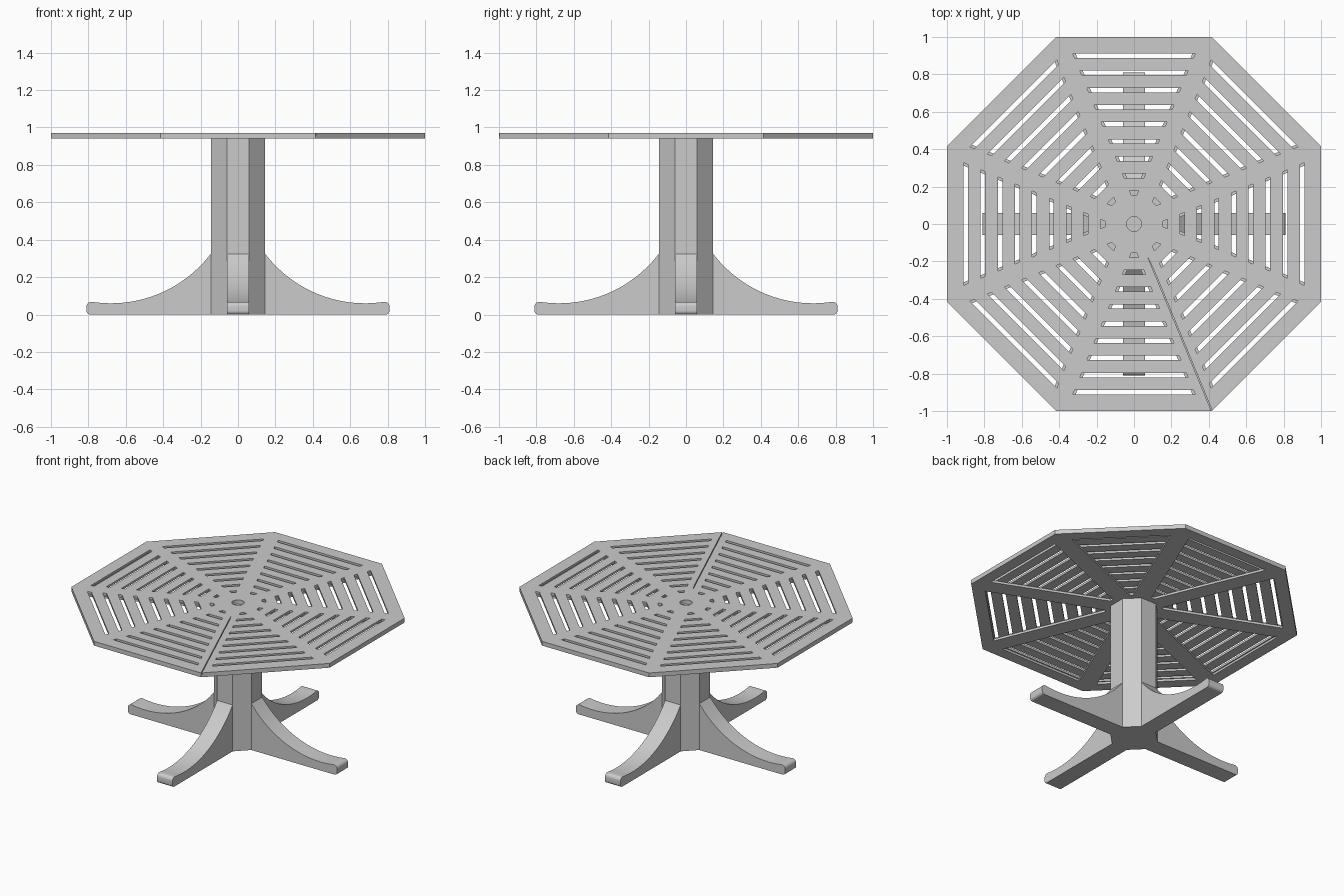
import bpy, bmesh
from math import tan, cos, sin, pi, sqrt, radians
from mathutils import Matrix, Vector

if "Cube" in bpy.data.objects:
    bpy.data.objects.remove(bpy.data.objects["Cube"], do_unlink=True)

grey = bpy.data.materials.new("grey")
grey.use_nodes = True
grey.diffuse_color = (0.6, 0.6, 0.6, 1)
grey.node_tree.nodes["Principled BSDF"].inputs["Base Color"].default_value = (0.6, 0.6, 0.6, 1)

SLOPE = tan(pi / 8)      # half width of an octagon sector per unit of radius
HOLE = 0.04


def finish(name, bm):
    bmesh.ops.recalc_face_normals(bm, faces=bm.faces)
    mesh = bpy.data.meshes.new(name)
    bm.to_mesh(mesh)
    bm.free()
    mesh.materials.append(grey)
    obj = bpy.data.objects.new(name, mesh)
    bpy.context.collection.objects.link(obj)
    return obj


def thicken(bm, offset):
    new = bmesh.ops.extrude_face_region(bm, geom=bm.faces[:])["geom"]
    verts = [v for v in new if isinstance(v, bmesh.types.BMVert)]
    bmesh.ops.translate(bm, verts=verts, vec=offset)


def slotted_octagon(name, slots, margin, z, thickness, seam=0.0):
    """Octagonal slab with a round centre hole and openings in each sector."""
    bm = bmesh.new()
    levels = [r for slot in slots for r in slot] + [1.0]
    for sector in range(8):
        turn = Matrix.Rotation(sector * pi / 4, 4, 'Z')
        # inner row follows the round hole
        rows = [[Vector((HOLE * cos(a), HOLE * sin(a), z))
                 for a in (k * pi / 24 for k in (-3, -1, 1, 3))]]
        for r in levels:
            side = r * SLOPE
            split = seam if sector == 7 and r > 0.2 else 0
            rows.append([Vector((r, t, z)) for t in
                         (split - side, margin - side, side - margin, side)])
        grid = [[bm.verts.new(turn @ p) for p in row] for row in rows]
        for i in range(len(grid) - 1):
            for j in range(3):
                if i % 2 == 1 and j == 1:
                    continue          # opening
                bm.faces.new((grid[i][j], grid[i + 1][j],
                              grid[i + 1][j + 1], grid[i][j + 1]))
    bmesh.ops.remove_doubles(bm, verts=bm.verts, dist=0.0005)
    thicken(bm, (0, 0, -thickness))
    return finish(name, bm)


# Slatted top, and the thicker spokes and rim under it
slats = [(0.166 + k * 0.0917 - 0.012, 0.166 + k * 0.0917 + 0.012) for k in range(9)]
slotted_octagon("slatted_top", slats, 0.05, 0.97, 0.015, seam=0.005)
slotted_octagon("top_frame", [(0.185, 0.92)], 0.065, 0.955, 0.015)

# Octagonal column
bm = bmesh.new()
bmesh.ops.create_cone(bm, cap_ends=True, segments=8, radius1=0.145 / cos(pi / 8),
                      radius2=0.145 / cos(pi / 8), depth=0.94,
                      matrix=Matrix.Translation((0, 0, 0.47)) @ Matrix.Rotation(pi / 8, 4, 'Z'))
finish("column", bm)

# Leg side profile: concave upper edge, rounded toe
arc_x, arc_r, low = 0.68, 0.673, 0.06
profile = [(0.1, 0), (0.1, 0.325)]
for k in range(21):
    x = 0.145 + (0.785 - 0.145) * k / 20
    profile.append((x, low + arc_r - sqrt(arc_r ** 2 - (x - arc_x) ** 2)))
for angle in range(75, -1, -15):
    profile.append((0.785 + 0.025 * cos(radians(angle)), 0.043 + 0.025 * sin(radians(angle))))
for angle in range(0, -91, -15):
    profile.append((0.79 + 0.02 * cos(radians(angle)), 0.02 + 0.02 * sin(radians(angle))))

for k, name in enumerate(("left_leg", "back_leg", "right_leg", "front_leg")):
    bm = bmesh.new()
    bm.faces.new([bm.verts.new((x, -0.06, z)) for x, z in profile])
    thicken(bm, (0, 0.12, 0))
    bmesh.ops.rotate(bm, verts=bm.verts, matrix=Matrix.Rotation(k * pi / 2, 3, 'Z'))
    leg = finish(name, bm)
    bpy.ops.object.select_all(action='DESELECT')
    leg.select_set(True)
    bpy.context.view_layer.objects.active = leg
    bpy.ops.object.shade_smooth_by_angle(angle=radians(30))
